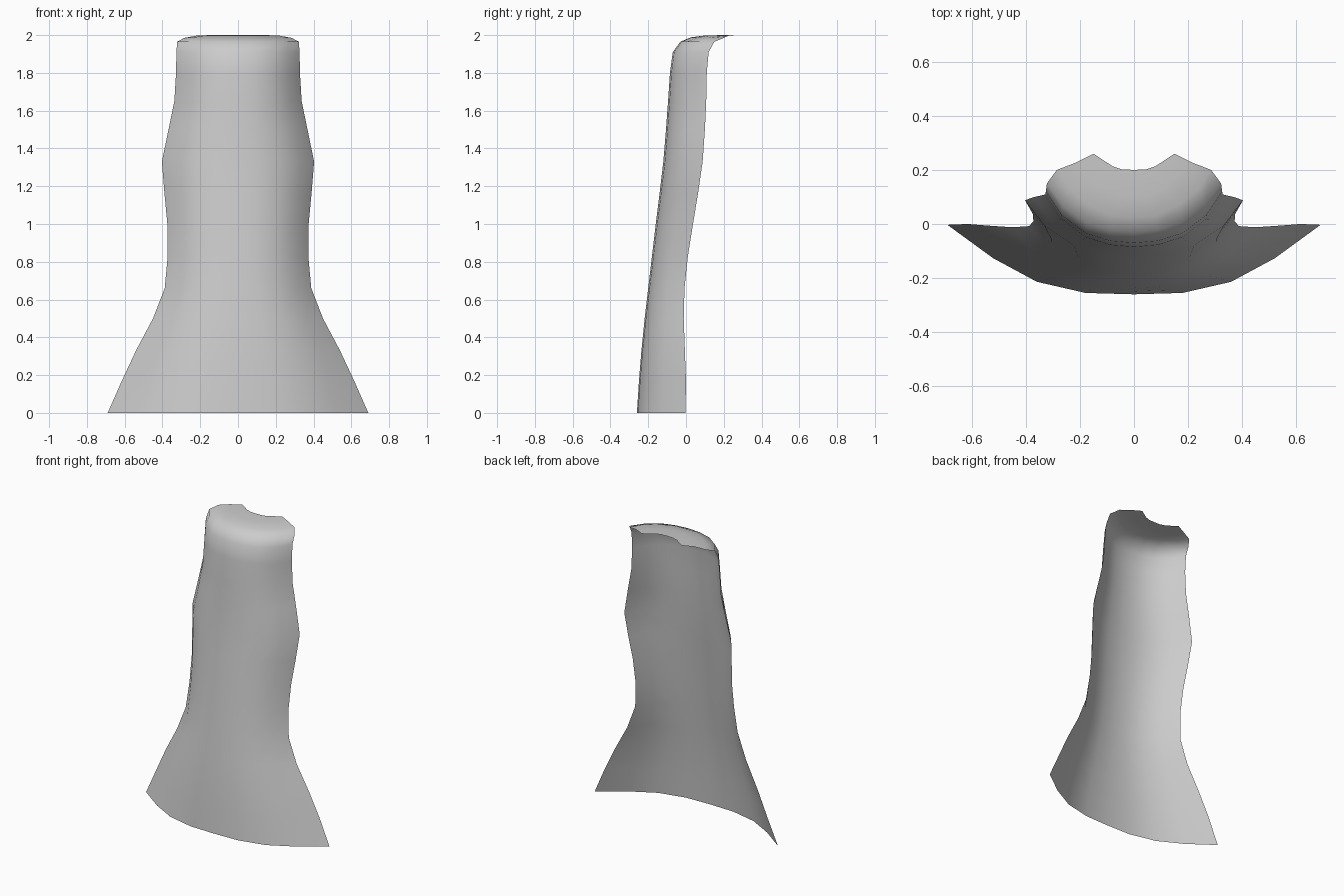
import bpy, bmesh

# Half cross-sections as (x fraction, depth fraction): wide hem and tighter upper drape
HEM = [(0, 1), (.26, .98), (.52, .82), (.755, .48), (1, 0)]
DRAPE = [(0, 1), (.27, .96), (.55, .81), (.82, .46), (1, 0)]

# Drape rows: z, half width, front y, side edge y, blend from hem to drape
ROWS = [
    (0, .69, -.26, -.003, 0), (.17, .615, -.249, 0, .15), (.33, .54, -.236, -.006, .3),
    (.5, .45, -.219, -.012, .6), (.66, .388, -.20, -.008, .8), (.83, .372, -.18, .01, 1),
    (1.0, .374, -.16, .037, 1), (1.17, .39, -.139, .065, 1), (1.33, .403, -.12, .088, 1),
    (1.5, .368, -.106, .10, 1), (1.65, .337, -.095, .107, 1), (1.8, .328, -.085, .11, 1),
    (1.91, .326, -.07, .12, 1), (1.965, .322, -.03, .15, 1),
]


def section(z, w, front, edge, t):
    pts = []
    for (ax, ay), (bx, by) in zip(HEM, DRAPE):
        fx, fy = ax + (bx - ax) * t, ay + (by - ay) * t
        pts.append((w * fx, edge + (front - edge) * fy, z))
    return pts


grid = [section(*r) for r in ROWS]

# Top fold, turning back to a scalloped rim with two points
grid.append([(0, .025, 1.988), (.08, .03, 1.988), (.165, .07, 1.988), (.24, .13, 1.988), (.285, .2, 1.985)])
grid.append([(0, .1, 1.998), (.055, .105, 1.998), (.11, .135, 1.998), (.165, .18, 1.998), (.22, .225, 1.997)])
grid.append([(0, .2, 2), (.045, .202, 2), (.08, .214, 2), (.115, .237, 2), (.15, .26, 2)])

# Skin the mirrored rows into one open sheet
bm = bmesh.new()
rows = []
for half in grid:
    full = [(-x, y, z) for x, y, z in reversed(half[1:])] + half
    rows.append([bm.verts.new(p) for p in full])
for low, high in zip(rows, rows[1:]):
    for i in range(len(low) - 1):
        bm.faces.new((low[i], low[i + 1], high[i + 1], high[i])).smooth = True
mesh = bpy.data.meshes.new("draped_cloth")
bm.to_mesh(mesh)
bm.free()
cloth = bpy.data.objects.new("draped_cloth", mesh)
bpy.context.collection.objects.link(cloth)
